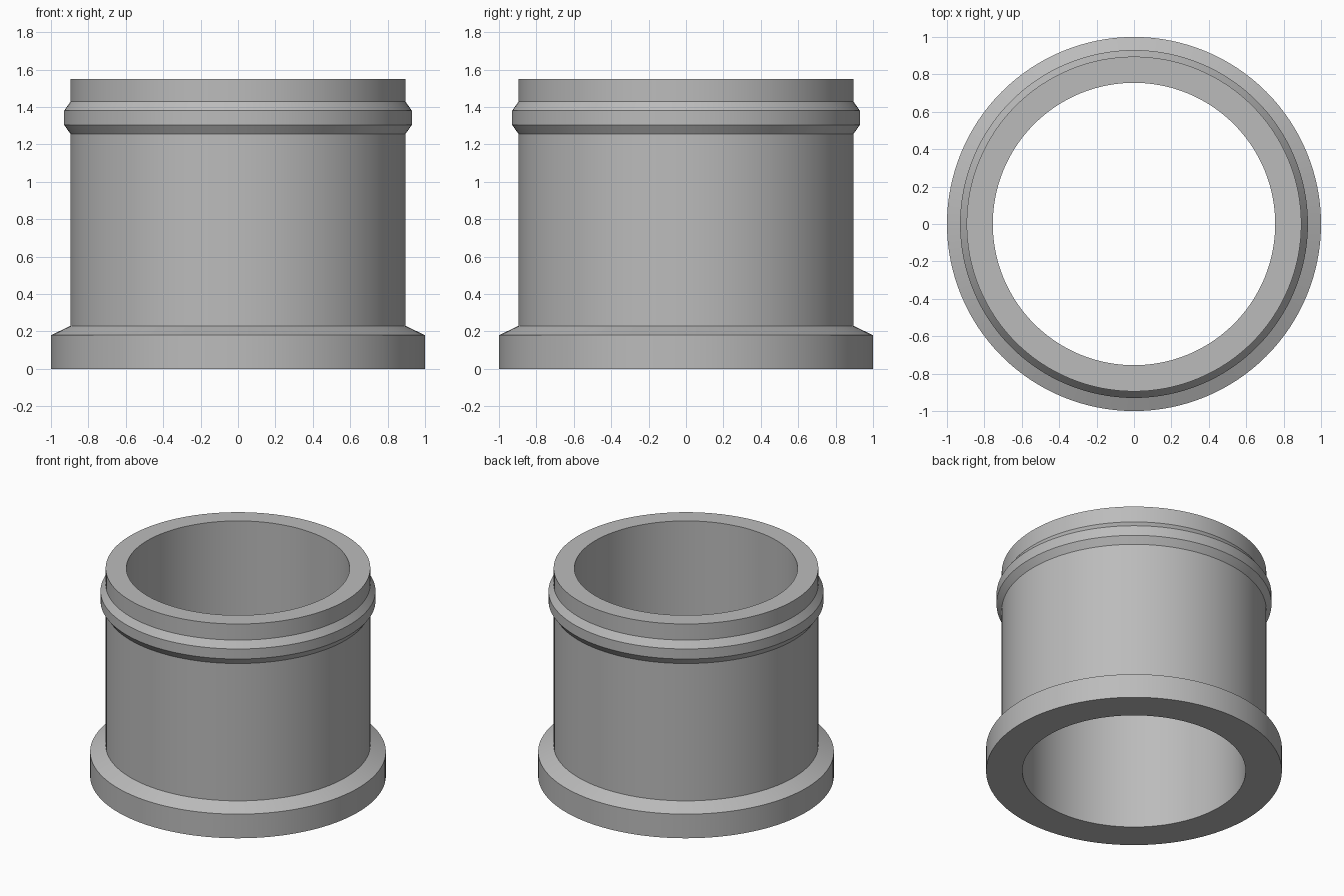
import bpy
import bmesh
from math import radians, tau
from mathutils import Matrix

cube = bpy.data.objects.get("Cube")
if cube:
    bpy.data.objects.remove(cube, do_unlink=True)

SEGMENTS = 128
BORE, WALL, BEAD, FLANGE = 0.755, 0.895, 0.93, 1.0
HEIGHT = 1.55

# Plain grey material
grey = bpy.data.materials.new("plain grey")
grey.use_nodes = True
colour = (0.5, 0.5, 0.5, 1)
grey.diffuse_color = colour
grey.node_tree.nodes["Principled BSDF"].inputs["Base Color"].default_value = colour


def lathe(name, profile):
    """Turn a closed (radius, height) profile around the z axis."""
    bm = bmesh.new()
    verts = [bm.verts.new((r, 0, z)) for r, z in profile]
    edges = [bm.edges.new((a, b)) for a, b in zip(verts, verts[1:] + verts[:1])]
    bmesh.ops.spin(bm, geom=verts + edges, cent=(0, 0, 0), axis=(0, 0, 1),
                   angle=tau, steps=SEGMENTS, use_merge=True)
    bmesh.ops.remove_doubles(bm, verts=bm.verts, dist=0.0001)
    bmesh.ops.recalc_face_normals(bm, faces=bm.faces)
    mesh = bpy.data.meshes.new(name)
    bm.to_mesh(mesh)
    bm.free()
    mesh.materials.append(grey)
    obj = bpy.data.objects.new(name, mesh)
    bpy.context.collection.objects.link(obj)
    bpy.ops.object.select_all(action="DESELECT")
    obj.select_set(True)
    bpy.context.view_layer.objects.active = obj
    bpy.ops.object.shade_smooth_by_angle(angle=radians(20))
    return obj


# One turned sleeve: bore, chamfered base flange, wall, bevelled bead, plain rim
lathe("flanged_sleeve", [
    (BORE, 0), (FLANGE, 0), (FLANGE, 0.18), (WALL, 0.23),
    (WALL, 1.255), (BEAD, 1.305), (BEAD, 1.38), (WALL, 1.43),
    (WALL, HEIGHT), (BORE, HEIGHT),
])
